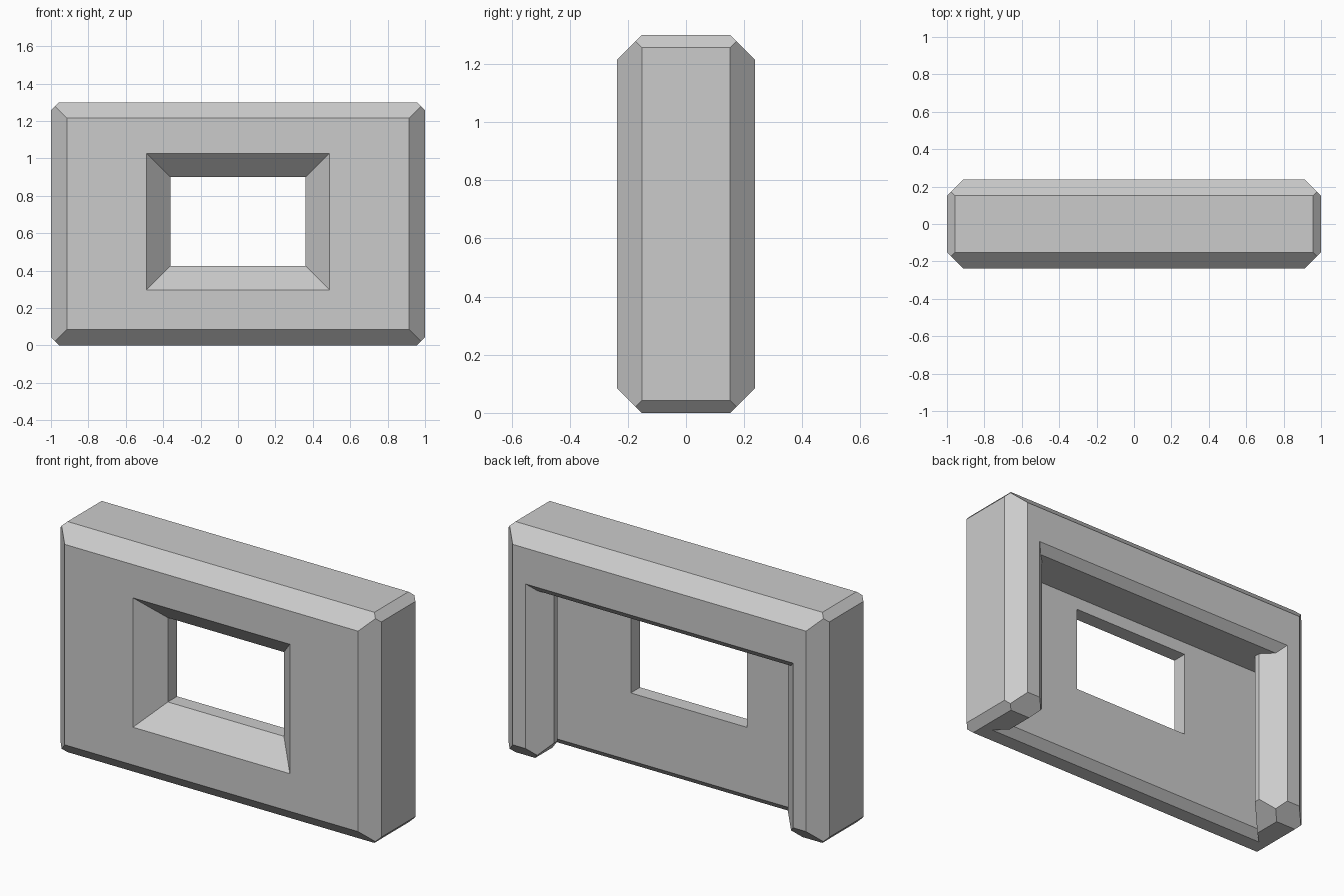
import bpy, bmesh, math
from mathutils import Vector

cube = bpy.data.objects.get("Cube")
if cube:
    bpy.data.objects.remove(cube)

HX, HY, H = 1.0, 0.237, 1.3          # half width, half depth, height
BIG, SMALL = 0.085, 0.043            # chamfer sizes
CENTRE = Vector((0, 0, H / 2))

grey = bpy.data.materials.new("plain_grey")
grey.use_nodes = True
grey.diffuse_color = (0.6, 0.6, 0.6, 1)
grey.node_tree.nodes["Principled BSDF"].inputs["Base Color"].default_value = (0.6, 0.6, 0.6, 1)


def link(name, bm):
    bmesh.ops.recalc_face_normals(bm, faces=bm.faces[:])
    mesh = bpy.data.meshes.new(name)
    bm.to_mesh(mesh)
    bm.free()
    mesh.materials.append(grey)
    ob = bpy.data.objects.new(name, mesh)
    bpy.context.scene.collection.objects.link(ob)
    return ob


def clip(bm, normal, point):
    """Cut away everything beyond a plane and cap the cut."""
    cut = bmesh.ops.bisect_plane(bm, geom=bm.verts[:] + bm.edges[:] + bm.faces[:], dist=1e-6,
                                 plane_co=point, plane_no=normal, clear_outer=True)
    rim = [e for e in cut["geom_cut"] if isinstance(e, bmesh.types.BMEdge) and e.is_boundary]
    if rim:
        bmesh.ops.edgeloop_fill(bm, edges=rim)


def chamfered_block(name, planes):
    """Outer chamfered block, cut down by extra planes (normal, point)."""
    bm = bmesh.new()
    bmesh.ops.create_cube(bm, size=2)
    for v in bm.verts:
        v.co = Vector((v.co.x * HX, v.co.y * HY, v.co.z * H / 2)) + CENTRE
    for normal, point in planes:
        clip(bm, Vector(normal), Vector(point))
    for a in (-1, 1):
        for b in (-1, 1):
            clip(bm, Vector((a, b, 0)), Vector((a * HX, b * (HY - BIG), H / 2)))
            clip(bm, Vector((0, a, b)), CENTRE + Vector((0, a * HY, b * (H / 2 - BIG))))
            clip(bm, Vector((a, 0, b)), CENTRE + Vector((a * HX, 0, b * (H / 2 - SMALL))))
    return link(name, bm)


def combine(target, other, operation):
    mod = target.modifiers.new("join", "BOOLEAN")
    mod.operation, mod.solver, mod.object = operation, "EXACT", other
    bpy.context.view_layer.objects.active = target
    bpy.ops.object.modifier_apply(modifier=mod.name)
    bpy.data.objects.remove(other)


# Front panel with a small chamfer along its lower back edge
WALL = -0.025
wall = chamfered_block("window_wall", [
    ((0, 1, 0), (0, WALL, 0)),
    ((0, 1, -1), (0, WALL, SMALL))])

# Deep header above the recess
OPEN_TOP = 1.013
header = chamfered_block("header", [
    ((0, 0, -1), (0, 0, OPEN_TOP - SMALL)),
    ((0, 1, -1), (0, HY, OPEN_TOP))])
combine(wall, header, "UNION")

# Side legs with wide inner chamfers
INNER, OPEN_X = 0.731, 0.834
for s in (-1, 1):
    leg = chamfered_block("side_leg", [
        ((-s, 0, 0), (s * INNER, 0, 0)),
        ((-s, 1, 0), (s * OPEN_X, HY, 0)),
        ((-s, 0, -1), (s * OPEN_X, 0, 0)),
        ((-s, -1, 0), (s * INNER, 0.1, 0))])
    combine(wall, leg, "UNION")

# Window opening: splayed at the front, straight behind
bm = bmesh.new()
rings = []
for y, grow in ((-HY - 0.02, 0.147), (-0.108, 0), (0.1, 0)):
    x, low, high = 0.362 + grow, 0.425 - grow, 0.9 + grow
    rings.append([bm.verts.new(p) for p in
                  ((-x, y, low), (x, y, low), (x, y, high), (-x, y, high))])
for r, q in zip(rings, rings[1:]):
    for i in range(4):
        j = (i + 1) % 4
        bm.faces.new((r[i], r[j], q[j], q[i]))
bm.faces.new(rings[0])
bm.faces.new(rings[-1])
cutter = link("window_cutter", bm)
cutter.hide_render = True
combine(wall, cutter, "DIFFERENCE")

# Merge the flat faces left by the joins
bm = bmesh.new()
bm.from_mesh(wall.data)
bmesh.ops.remove_doubles(bm, verts=bm.verts[:], dist=1e-5)
bmesh.ops.dissolve_limit(bm, angle_limit=math.radians(1), verts=bm.verts[:], edges=bm.edges[:])
bm.to_mesh(wall.data)
bm.free()
